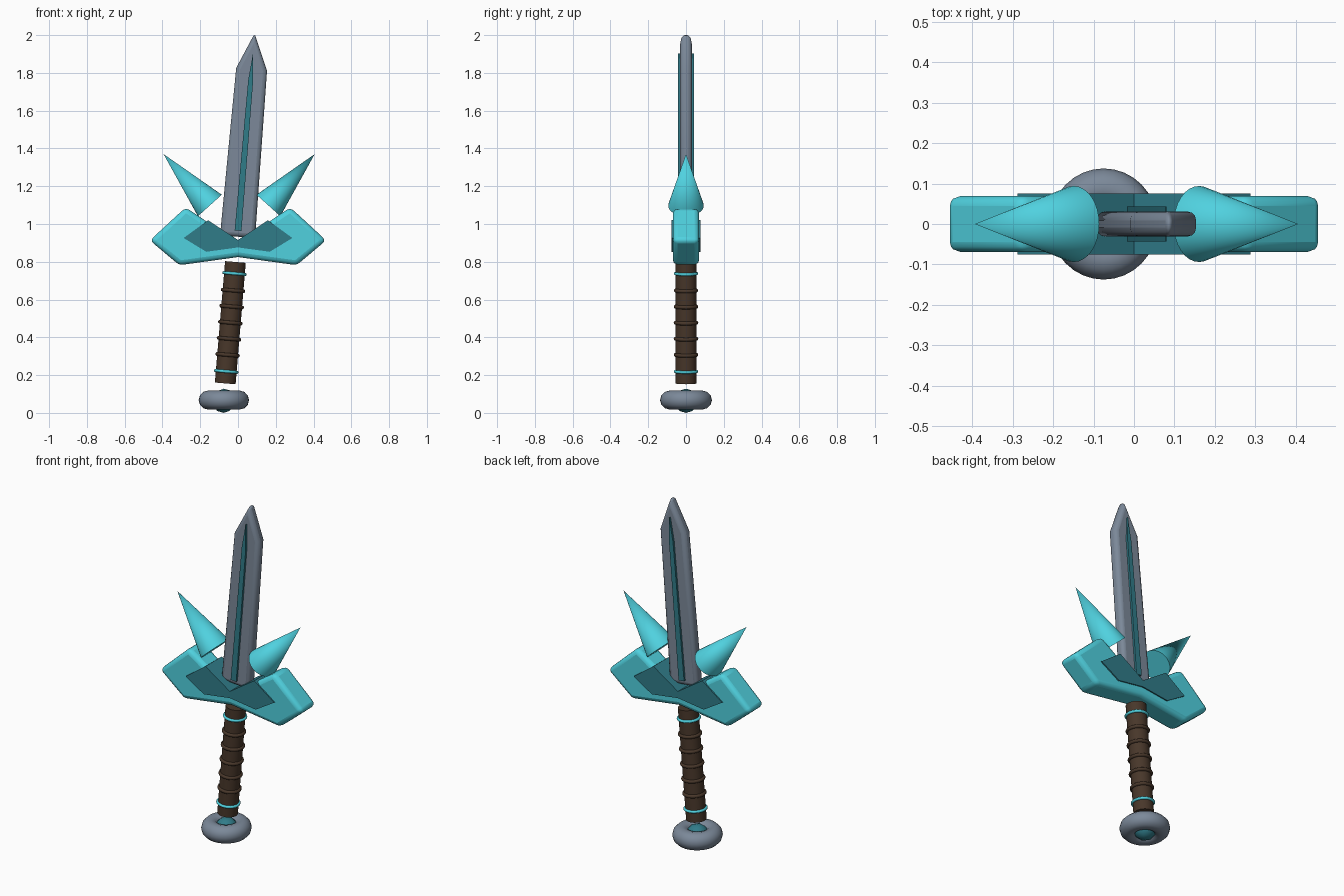
import bpy, math
from mathutils import Matrix, Vector

if "Cube" in bpy.data.objects:
    bpy.data.objects.remove(bpy.data.objects["Cube"])


def material(name, rgb):
    m = bpy.data.materials.new(name)
    m.diffuse_color = (*rgb, 1)
    m.use_nodes = True
    m.node_tree.nodes["Principled BSDF"].inputs["Base Color"].default_value = m.diffuse_color
    return m


STEEL = material("steel", (0.20, 0.25, 0.32))
CYAN = material("cyan", (0.08, 0.64, 0.74))
TEAL = material("dark_teal", (0.03, 0.20, 0.25))
LEATHER = material("leather", (0.065, 0.038, 0.023))

# The blade and grip lean along an axis that starts in the pommel
POMMEL = Vector((-0.075, 0, 0.068))
LEAN = Matrix.Translation(POMMEL) @ Matrix.Rotation(math.radians(4.8), 4, 'Y')


def finish(ob, name, mat, matrix=None):
    ob.name = name
    ob.data.materials.append(mat)
    if matrix is not None:
        ob.data.transform(matrix)
    bpy.ops.object.select_all(action='DESELECT')
    ob.select_set(True)
    bpy.context.view_layer.objects.active = ob
    bpy.ops.object.shade_smooth_by_angle(angle=math.radians(35))
    return ob


def plate(name, outline, half_depth, bevel, mat, matrix=None):
    """Extrude an x-z outline along y and round its edges."""
    n = len(outline)
    verts = [(x, y, z) for y in (-half_depth, half_depth) for x, z in outline]
    faces = [tuple(range(n)), tuple(range(2 * n - 1, n - 1, -1))]
    faces += [(i, i + n, (i + 1) % n + n, (i + 1) % n) for i in range(n)]
    me = bpy.data.meshes.new(name)
    me.from_pydata(verts, [], faces)
    ob = bpy.data.objects.new(name, me)
    bpy.context.collection.objects.link(ob)
    finish(ob, name, mat, matrix)
    if bevel:
        b = ob.modifiers.new("bevel", 'BEVEL')
        b.width, b.segments = bevel, 3
        b.limit_method, b.angle_limit = 'ANGLE', math.radians(32)
    return ob


def mirrored(half):
    """Complete an outline given from bottom centre round the right to top centre."""
    return half + [(-x, z) for x, z in reversed(half) if x > 0]


def ring(name, s, major, minor, mat, matrix):
    bpy.ops.mesh.primitive_torus_add(major_radius=major, minor_radius=minor,
                                     major_segments=32, minor_segments=12)
    return finish(bpy.context.object, name, mat,
                  matrix @ Matrix.Translation((0, 0, s)))


# Blade and its raised centre rib
plate("blade", mirrored([(0.093, 0.868), (0.082, 1.757), (0, 1.948)]),
      0.031, 0.022, STEEL, LEAN)
plate("blade_rib", mirrored([(0.018, 0.90), (0.013, 1.70), (0, 1.84)]),
      0.043, 0, TEAL, LEAN)

# Winged guard with dark inlay showing on both sides
plate("guard", mirrored([(0, 0.825), (0.31, 0.782), (0.467, 0.913),
                         (0.277, 1.088), (0.235, 1.06), (0, 0.90)]),
      0.069, 0.025, CYAN)
plate("guard_inlay", mirrored([(0, 0.876), (0.168, 0.853), (0.288, 0.926),
                               (0.158, 1.02), (0, 0.915)]),
      0.076, 0, TEAL)

# Floating spikes either side of the blade
for side, name in ((-1, "spike_left"), (1, "spike_right")):
    base = Vector((0.006 + side * 0.155, 0, 1.098))
    tip = Vector((0.006 + side * 0.400, 0, 1.37))
    axis = tip - base
    bpy.ops.mesh.primitive_cone_add(vertices=32, radius1=1, radius2=0, depth=1)
    rot = Matrix.Rotation(math.atan2(axis.x, axis.z), 4, 'Y')
    size = Matrix.Diagonal((0.085, 0.094, axis.length, 1))
    finish(bpy.context.object, name, CYAN,
           Matrix.Translation((base + tip) / 2) @ rot @ size)

# Grip, leather wraps and bright bands
bpy.ops.mesh.primitive_cylinder_add(vertices=32, radius=0.055, depth=0.645)
finish(bpy.context.object, "grip", LEATHER, LEAN @ Matrix.Translation((0, 0, 0.411)))
for i in range(5):
    ring(f"grip_wrap_{i + 1}", 0.24 + i * 0.0855, 0.055, 0.01, LEATHER, LEAN)
for name, s in (("band_lower", 0.152), ("band_upper", 0.672)):
    ring(name, s, 0.057, 0.008, CYAN, LEAN)

# Pommel ring with a small gem in it
ring("pommel_ring", 0, 0.086, 0.05, STEEL,
     Matrix.Translation(POMMEL) @ Matrix.Diagonal((0.98, 1.01, 1, 1)))
bpy.ops.mesh.primitive_ico_sphere_add(subdivisions=2, radius=0.064)
gem = finish(bpy.context.object, "pommel_gem", TEAL,
             Matrix.Translation((POMMEL.x, 0, 0.064)))
gem.data.shade_smooth()
